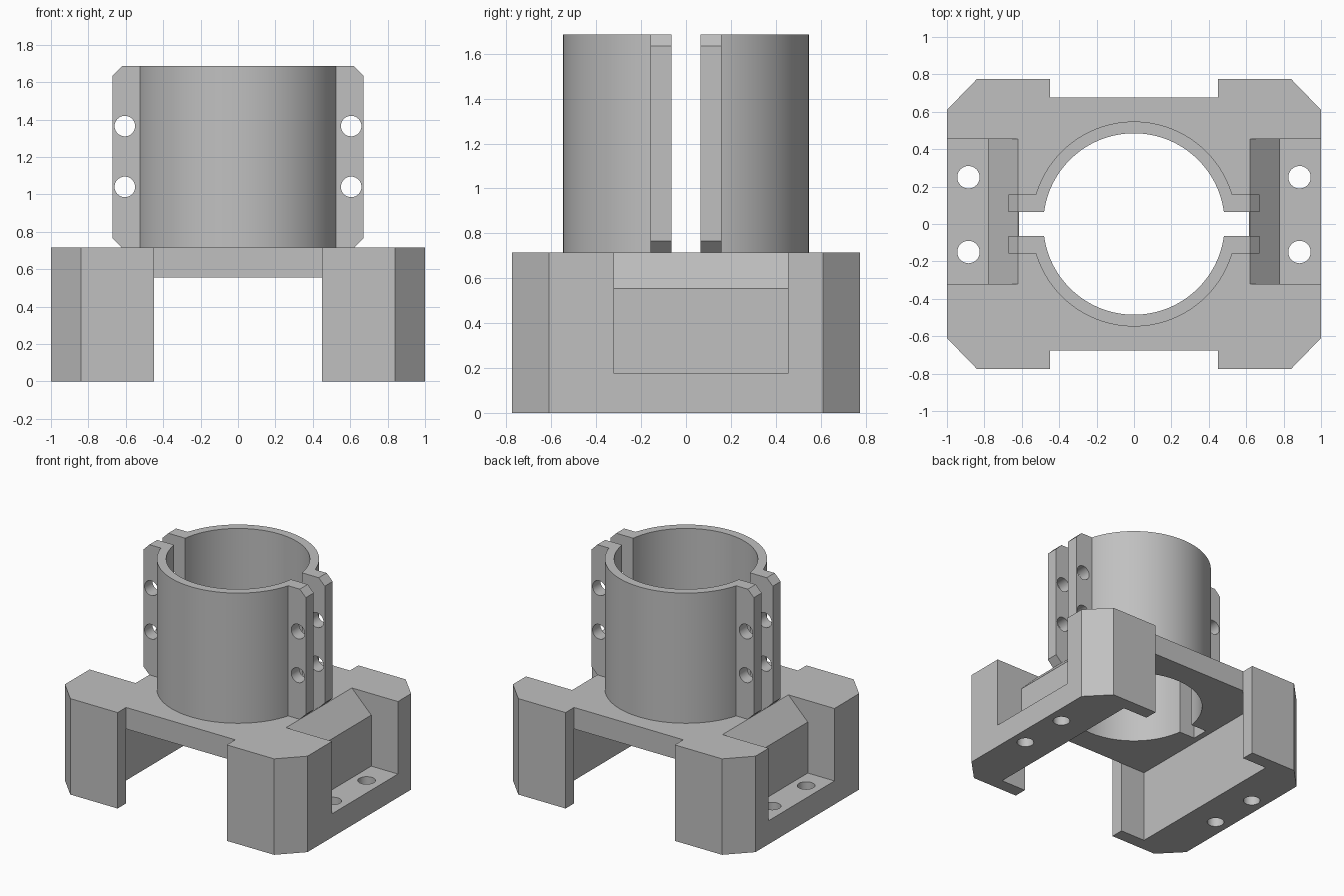
import bpy, bmesh, math

cube = bpy.data.objects.get("Cube")
if cube:
    bpy.data.objects.remove(cube, do_unlink=True)

grey = bpy.data.materials.new("plain grey")
grey.use_nodes = True
COLOUR = (0.53, 0.53, 0.53, 1)
grey.diffuse_color = COLOUR
grey.node_tree.nodes["Principled BSDF"].inputs["Base Color"].default_value = COLOUR


def prism(name, outline, low, high, axis="z"):
    """Extrude a closed outline along z (outline in x, y) or y (outline in x, z)."""
    bm = bmesh.new()
    place = (lambda a, b: (a, b, low)) if axis == "z" else (lambda a, b: (a, low, b))
    face = bm.faces.new([bm.verts.new(place(a, b)) for a, b in outline])
    moved = bmesh.ops.extrude_face_region(bm, geom=[face])["geom"]
    step = (0, 0, high - low) if axis == "z" else (0, high - low, 0)
    bmesh.ops.translate(bm, vec=step, verts=[v for v in moved if isinstance(v, bmesh.types.BMVert)])
    bmesh.ops.recalc_face_normals(bm, faces=bm.faces)
    mesh = bpy.data.meshes.new(name)
    bm.to_mesh(mesh)
    bm.free()
    mesh.materials.append(grey)
    obj = bpy.data.objects.new(name, mesh)
    bpy.context.collection.objects.link(obj)
    return obj


def rect(x0, x1, y0, y1):
    return [(x0, y0), (x1, y0), (x1, y1), (x0, y1)]


def circle(cx, cy, radius, sides):
    turn = 2 * math.pi / sides
    return [(cx + radius * math.cos(i * turn), cy + radius * math.sin(i * turn)) for i in range(sides)]


def combine(target, tool, operation="DIFFERENCE"):
    """Apply a boolean and remove the tool object."""
    tool.hide_render = True
    mod = target.modifiers.new("combine", "BOOLEAN")
    mod.operation, mod.solver, mod.object = operation, "EXACT", tool
    bpy.context.view_layer.update()
    result = bpy.data.meshes.new_from_object(target.evaluated_get(bpy.context.evaluated_depsgraph_get()))
    target.modifiers.clear()
    target.data = result
    bpy.data.objects.remove(tool, do_unlink=True)


def mirrored(points, side):
    return [(side * x, y) for x, y in points]


DECK, TOP, BORE, GAP = 0.715, 1.685, 0.485, 0.065

# Base block: chamfered plan with a shallow notch front and back
quarter = [(1, 0.61), (0.84, 0.775), (0.45, 0.775), (0.45, 0.675)]
back = quarter + mirrored(quarter[::-1], -1)
base = prism("base", back + [(-x, -y) for x, y in back], 0, DECK)

# Hollow underneath, leaving two C-shaped legs
combine(base, prism("hollow", rect(-0.66, 0.66, -0.675, 0.675), -0.1, 0.555))

# Side pockets with sloped tops, and screw holes through their floors
pocket = [(0.78, 0.175), (1.1, 0.175), (1.1, 0.815), (0.52, 0.815), (0.78, 0.555)]
for side in (-1, 1):
    combine(base, prism("pocket", mirrored(pocket, side), -0.32, 0.455, "y"))
    for y in (-0.15, 0.25):
        combine(base, prism("screw_hole", circle(side * 0.885, y, 0.06, 32), -0.1, 0.3))

# Split clamp tube with chamfered bolt flanges
clamp = prism("clamp_tube", circle(0, 0, 0.548, 128), DECK, TOP)
flange = [(0.5, DECK), (0.62, DECK), (0.67, DECK + 0.05), (0.67, TOP - 0.05), (0.62, TOP), (0.5, TOP)]
for side in (-1, 1):
    combine(clamp, prism("flange", mirrored(flange, side), -0.158, 0.158, "y"), "UNION")
    for z in (1.04, 1.365):
        combine(clamp, prism("bolt_hole", circle(side * 0.605, z, 0.055, 32), -0.3, 0.3, "y"))

# Bore and split run through both tube and base
for part, slit_end in ((base, 0.615), (clamp, 0.8)):
    combine(part, prism("bore", circle(0, 0, BORE, 128), 0.4, 1.9))
    combine(part, prism("slit", rect(-slit_end, slit_end, -GAP, GAP), 0.5, 1.9))

# Smooth the round walls, keep the edges sharp
for part in (base, clamp):
    bpy.ops.object.select_all(action="DESELECT")
    part.select_set(True)
    bpy.context.view_layer.objects.active = part
    bpy.ops.object.shade_smooth_by_angle(angle=math.radians(30))
